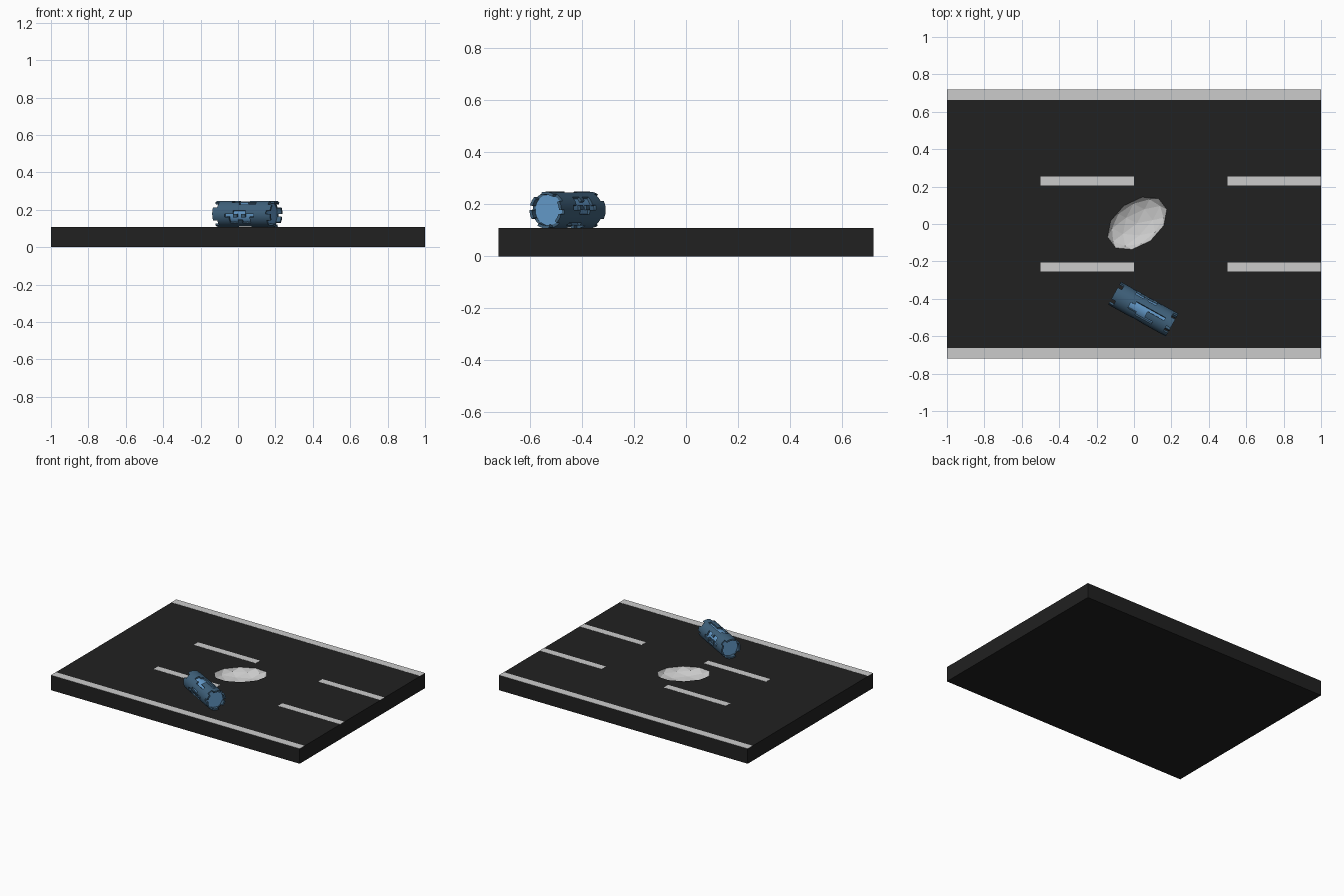
import bpy, bmesh, math
from mathutils import Matrix

if "Cube" in bpy.data.objects:
    bpy.data.objects.remove(bpy.data.objects["Cube"])

TOP = 0.108


def material(name, rgb):
    m = bpy.data.materials.new(name)
    m.diffuse_color = (*rgb, 1)
    m.use_nodes = True
    m.node_tree.nodes["Principled BSDF"].inputs["Base Color"].default_value = m.diffuse_color
    return m


asphalt = material("asphalt", (0.015, 0.015, 0.015))
grey = material("worn_grey", (0.8, 0.8, 0.8))
dark_blue = material("dark_blue", (0.05, 0.12, 0.20))
light_blue = material("light_blue", (0.13, 0.33, 0.6))


def finish(name, bm, *mats):
    me = bpy.data.meshes.new(name)
    bm.to_mesh(me)
    bm.free()
    for m in mats:
        me.materials.append(m)
    ob = bpy.data.objects.new(name, me)
    bpy.context.collection.objects.link(ob)
    return ob


def box(name, x0, x1, y0, y1, z0, z1, *mats):
    bm = bmesh.new()
    bmesh.ops.create_cube(bm, size=1, matrix=Matrix.Translation(
        ((x0 + x1) / 2, (y0 + y1) / 2, (z0 + z1) / 2))
        @ Matrix.Diagonal((x1 - x0, y1 - y0, z1 - z0, 1)))
    return finish(name, bm, *mats)


# Road slab with a faceted pothole carved out of the middle
road = box("road_slab", -1, 1, -0.72, 0.72, 0, TOP, asphalt, grey)
bm = bmesh.new()
bmesh.ops.create_icosphere(bm, subdivisions=2, radius=1, matrix=(
    Matrix.Translation((0.017, 0.004, TOP))
    @ Matrix.Rotation(math.radians(37), 4, 'Z')
    @ Matrix.Diagonal((0.18, 0.118, 0.055, 1))))
for f in bm.faces:
    f.material_index = 1
cutter = finish("pothole_cutter", bm, asphalt, grey)
cutter.hide_render = True
mod = road.modifiers.new("pothole", 'BOOLEAN')
mod.operation = 'DIFFERENCE'
mod.solver = 'EXACT'
mod.object = cutter
bpy.context.view_layer.objects.active = road
bpy.ops.object.modifier_apply(modifier=mod.name)
bpy.data.objects.remove(cutter)

# Painted edge lines and lane dashes
for side, s in (("front", -1), ("back", 1)):
    y0, y1 = sorted((s * 0.663, s * 0.72))
    box(f"{side}_edge_line", -1, 1, y0, y1, TOP, TOP + 0.001)
    y0, y1 = sorted((s * 0.205, s * 0.255))
    for i, x in enumerate((-0.5, 0.5)):
        box(f"{side}_lane_dash_{i}", x, x + 0.5, y0, y1, TOP, TOP + 0.001)

# Canister lying on the road: pose shared by core and shell
POSE = Matrix.Translation((0.05, -0.455, TOP + 0.07)) @ Matrix.Rotation(math.radians(-29), 4, 'Z')

# Light inner core
bm = bmesh.new()
bmesh.ops.create_cone(bm, cap_ends=True, segments=48, radius1=0.06, radius2=0.06,
                      depth=0.30, matrix=Matrix.Rotation(math.pi / 2, 4, 'Y'))
core = finish("canister_core", bm, light_blue)

# Dark shell: rows run around the canister, dots are stepped openings
PATTERN = [
    "####....######",
    "#####.......##",
    "##############",
    ".############.",
    ".###..#..####.",
    "####.....#####",
    "###..#.#..####",
    "#####...#####.",
    "##############",
    ".#############",
    ".#####....###.",
    "####....#####.",
]
SUB, ROWS, COLS = 2, 24, 14
N = ROWS * SUB
bm = bmesh.new()
grid = []
for i in range(N):
    a = 2 * math.pi * (i - 2) / N
    grid.append([bm.verts.new(((j / COLS - 0.5) * 0.352, 0.07 * math.sin(a), 0.07 * math.cos(a)))
                 for j in range(COLS + 1)])
for i in range(N):
    row = PATTERN[(i // SUB) % len(PATTERN)]
    for j in range(COLS):
        if row[j] == "#":
            k = (i + 1) % N
            bm.faces.new((grid[i][j], grid[k][j], grid[k][j + 1], grid[i][j + 1]))
bmesh.ops.delete(bm, geom=[v for v in bm.verts if not v.link_faces], context='VERTS')
# Make every face point away from the axis
for f in bm.faces:
    f.normal_update()
    c = f.calc_center_median()
    if f.normal.y * c.y + f.normal.z * c.z < 0:
        f.normal_flip()
shell = finish("canister_shell", bm, dark_blue)
sol = shell.modifiers.new("thickness", 'SOLIDIFY')
sol.thickness = 0.011
sol.offset = -1

# Place and shade the canister
for ob in (core, shell):
    ob.matrix_world = POSE
    bpy.ops.object.select_all(action='DESELECT')
    ob.select_set(True)
    bpy.context.view_layer.objects.active = ob
    for m in list(ob.modifiers):
        bpy.ops.object.modifier_apply(modifier=m.name)
    bpy.ops.object.shade_smooth_by_angle(angle=math.radians(30))
